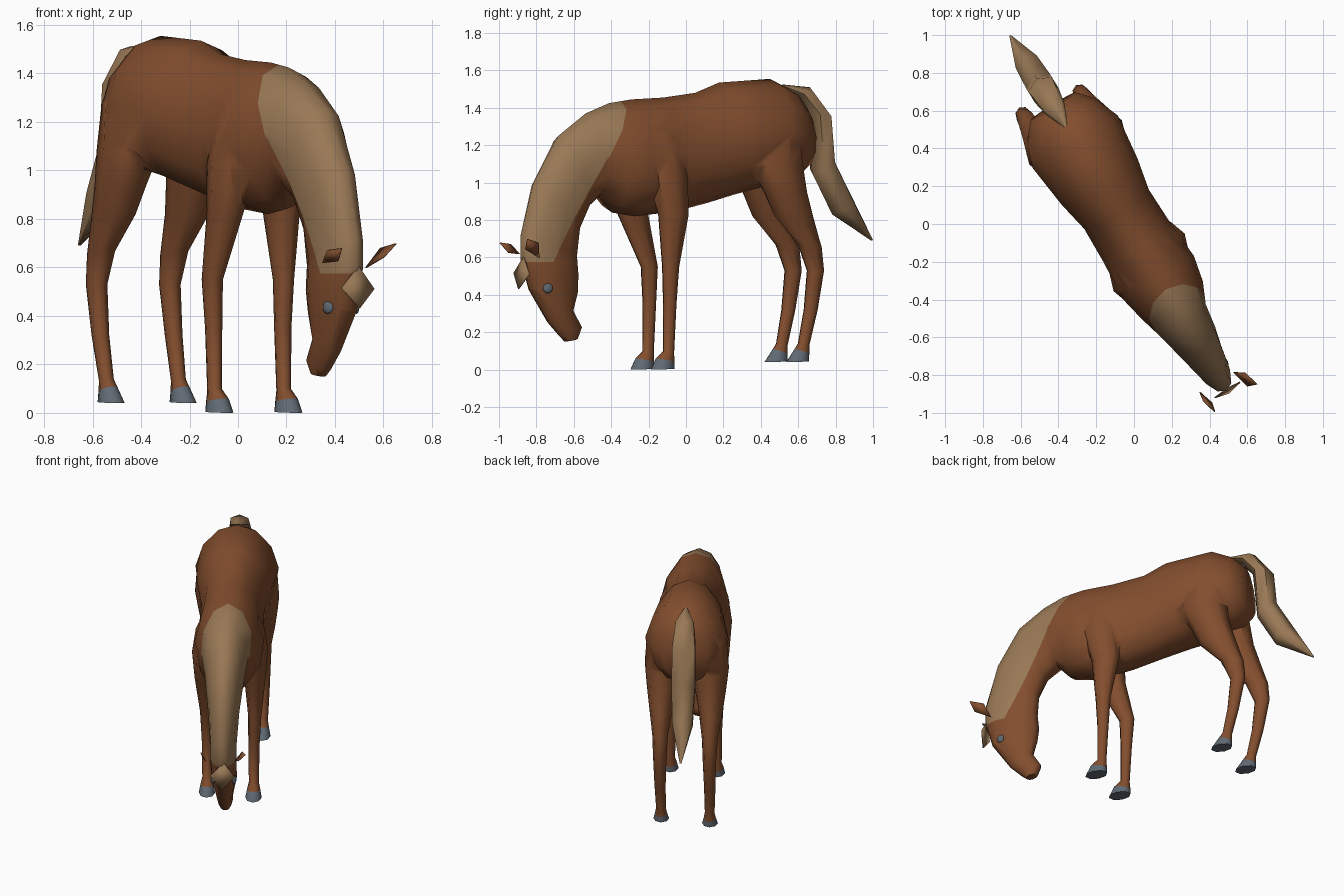
import bpy, bmesh, math
from mathutils import Matrix, Vector

# The horse is modelled facing -y, then turned about z
TURN = Matrix.Rotation(math.radians(31.5), 4, 'Z') @ Matrix.Translation((-0.038, 0, 0))


def material(name, rgb):
    m = bpy.data.materials.new(name)
    m.diffuse_color = (*rgb, 1)
    return m


COAT = material("chestnut_coat", (0.225, 0.076, 0.027))
MANE = material("tan_mane", (0.320, 0.190, 0.092))
HOOF = material("slate_hoof", (0.115, 0.140, 0.170))


def finish(name, bm, mats, turn=True):
    bmesh.ops.recalc_face_normals(bm, faces=bm.faces[:])
    if turn:
        bm.transform(TURN)
    me = bpy.data.meshes.new(name)
    bm.to_mesh(me)
    bm.free()
    for m in mats:
        me.materials.append(m)
    ob = bpy.data.objects.new(name, me)
    bpy.context.collection.objects.link(ob)
    return ob


def loft(sections, n, side=1, shift=0.0, lean=0.0, pear=0.0):
    """Each section: forward/height of two opposite rim points, half width, sideways offset."""
    bm = bmesh.new()
    rings = []
    for u1, z1, u2, z2, w, v in sections:
        ring = []
        for i in range(n):
            a = 2 * math.pi * i / n
            c = math.cos(a)
            z = (z1 + z2) / 2 + (z1 - z2) / 2 * c
            u = (u1 + u2) / 2 + (u1 - u2) / 2 * c + shift
            u -= side * lean * min(1, max(0, (z - 0.55) / 0.28))
            k = 1 - pear * c if u1 < 0.5 else 1
            ring.append(bm.verts.new((v * side + w * k * math.sin(a), -u, z)))
        rings.append(ring)
    for a, b in zip(rings, rings[1:]):
        for i in range(n):
            j = (i + 1) % n
            bm.faces.new((a[i], a[j], b[j], b[i]))
    bm.faces.new(rings[0])
    bm.faces.new(rings[-1][::-1])
    return bm


# Body, neck and head in one sweep from rump to muzzle
bm = loft([
    (-0.745, 1.42, -0.765, 1.08, 0.14, 0),
    (-0.67, 1.50, -0.68, 1.02, 0.21, 0),
    (-0.55, 1.555, -0.52, 0.98, 0.265, 0),
    (-0.23, 1.535, -0.34, 0.94, 0.235, 0),
    (-0.08, 1.48, -0.15, 0.89, 0.20, 0),
    (0.12, 1.455, 0.05, 0.845, 0.205, 0),
    (0.32, 1.445, 0.30, 0.82, 0.22, 0),
    (0.46, 1.425, 0.44, 0.84, 0.19, 0),
    (0.60, 1.37, 0.52, 0.93, 0.15, -0.01),
    (0.775, 1.25, 0.60, 0.86, 0.125, -0.005),
    (0.93, 1.00, 0.65, 0.74, 0.10, -0.005),
    (1.01, 0.72, 0.66, 0.60, 0.085, -0.005),
    (1.01, 0.60, 0.65, 0.50, 0.085, -0.005),
    (0.96, 0.43, 0.66, 0.41, 0.08, 0),
    (0.84, 0.25, 0.69, 0.32, 0.055, 0),
    (0.765, 0.175, 0.635, 0.23, 0.047, 0),
    (0.735, 0.15, 0.66, 0.165, 0.03, 0)], 12, pear=0.1)

# Mane patch: cut the neck along two planes and colour what lies between
cuts = [(Vector((0, -0.54, 1.15)), Vector((0, -1, 0.55)).normalized()),
        (Vector((0, 0, 0.575)), Vector((0, 0, 1)))]
for co, no in cuts:
    bmesh.ops.bisect_plane(bm, geom=bm.verts[:] + bm.edges[:] + bm.faces[:],
                           plane_co=co, plane_no=no)
for f in bm.faces:
    c = f.calc_center_median()
    f.material_index = int(all((c - co).dot(no) > 0 for co, no in cuts))
body = finish("body_and_legs", bm, [COAT, MANE, HOOF])

# Tail
finish("tail", loft([
    (-0.63, 1.525, -0.63, 1.515, 0.01, 0),
    (-0.80, 1.51, -0.71, 1.46, 0.065, 0),
    (-0.925, 1.35, -0.785, 1.37, 0.085, 0),
    (-0.945, 1.13, -0.815, 1.05, 0.085, 0),
    (-1.06, 0.93, -0.94, 0.83, 0.075, 0),
    (-1.195, 0.695, -1.185, 0.69, 0.006, 0)], 6), [MANE])

# Legs, last section pair is the hoof; the left pair stands a little ahead
FRONT_LEG = [
    (0.31, 1.32, 0.15, 1.32, 0.04, 0.12),
    (0.34, 1.20, 0.12, 1.20, 0.085, 0.13),
    (0.34, 1.03, 0.09, 1.03, 0.10, 0.14),
    (0.275, 0.83, 0.09, 0.83, 0.07, 0.155),
    (0.19, 0.55, 0.09, 0.55, 0.042, 0.155),
    (0.18, 0.35, 0.105, 0.35, 0.036, 0.15),
    (0.18, 0.10, 0.12, 0.09, 0.032, 0.15),
    (0.23, 0.06, 0.115, 0.04, 0.043, 0.15),
    (0.26, 0.0, 0.115, 0.005, 0.052, 0.15)]
REAR_LEG = [
    (-0.48, 1.42, -0.62, 1.42, 0.05, 0.13),
    (-0.42, 1.28, -0.66, 1.28, 0.115, 0.14),
    (-0.37, 1.08, -0.69, 1.08, 0.12, 0.15),
    (-0.45, 0.95, -0.71, 0.95, 0.10, 0.155),
    (-0.51, 0.82, -0.75, 0.82, 0.077, 0.16),
    (-0.655, 0.67, -0.805, 0.65, 0.05, 0.16),
    (-0.715, 0.53, -0.815, 0.53, 0.043, 0.16),
    (-0.695, 0.32, -0.775, 0.32, 0.036, 0.16),
    (-0.66, 0.14, -0.725, 0.13, 0.031, 0.157),
    (-0.635, 0.11, -0.725, 0.08, 0.038, 0.157),
    (-0.585, 0.04, -0.725, 0.045, 0.05, 0.157)]
for side, label in ((1, "left"), (-1, "right")):
    for part, sections, lean in (("front_leg", FRONT_LEG, 0.06), ("rear_leg", REAR_LEG, 0)):
        bm = loft(sections, 8, side, 0.028 * side, lean)
        for f in bm.faces:
            low = f.calc_center_median().z < sections[-2][1]
            f.material_index = 2 if low and max(v.co.z for v in f.verts) < 0.12 else 0
        leg = finish(f"{part}_{label}", bm, [COAT, MANE, HOOF])
        # Merge the leg into the body
        mod = body.modifiers.new("merge", 'BOOLEAN')
        mod.operation, mod.solver, mod.object = 'UNION', 'EXACT', leg
        bpy.context.view_layer.objects.active = body
        bpy.ops.object.modifier_apply(modifier=mod.name)
        bpy.data.objects.remove(leg)

    # Eyes: flattened beads on the sides of the head
    eye = bmesh.new()
    bmesh.ops.create_icosphere(eye, subdivisions=2, radius=0.027,
                               matrix=Matrix.Translation((0.069 * side, -0.885, 0.435))
                               @ Matrix.Rotation(-0.35 * side, 4, 'Z')
                               @ Matrix.Diagonal((0.4, 1, 1, 1)))
    finish(f"eye_{label}", eye, [HOOF])

# Ears and forelock: thin diamond leaves
LEAVES = {
    "ear_left": ([(0.525, -0.786, 0.60), (0.585, -0.79, 0.68),
                  (0.65, -0.85, 0.70), (0.60, -0.86, 0.645)], COAT),
    "ear_right": ([(0.35, -0.888, 0.62), (0.37, -0.936, 0.672),
                   (0.43, -0.993, 0.68), (0.415, -0.946, 0.627)], COAT),
    "forelock": ([(0.495, -0.865, 0.605), (0.56, -0.835, 0.51),
                  (0.50, -0.893, 0.43), (0.425, -0.918, 0.515)], MANE)}
for name, (points, mat) in LEAVES.items():
    bm = bmesh.new()
    bm.faces.new([bm.verts.new(p) for p in points])
    leaf = finish(name, bm, [mat], turn=False)
    leaf.modifiers.new("thickness", 'SOLIDIFY').thickness = 0.006

# Smooth shading with crisp hoof and leaf edges
for ob in bpy.context.collection.objects:
    ob.select_set(True)
    bpy.context.view_layer.objects.active = ob
bpy.ops.object.shade_smooth_by_angle(angle=math.radians(62))
